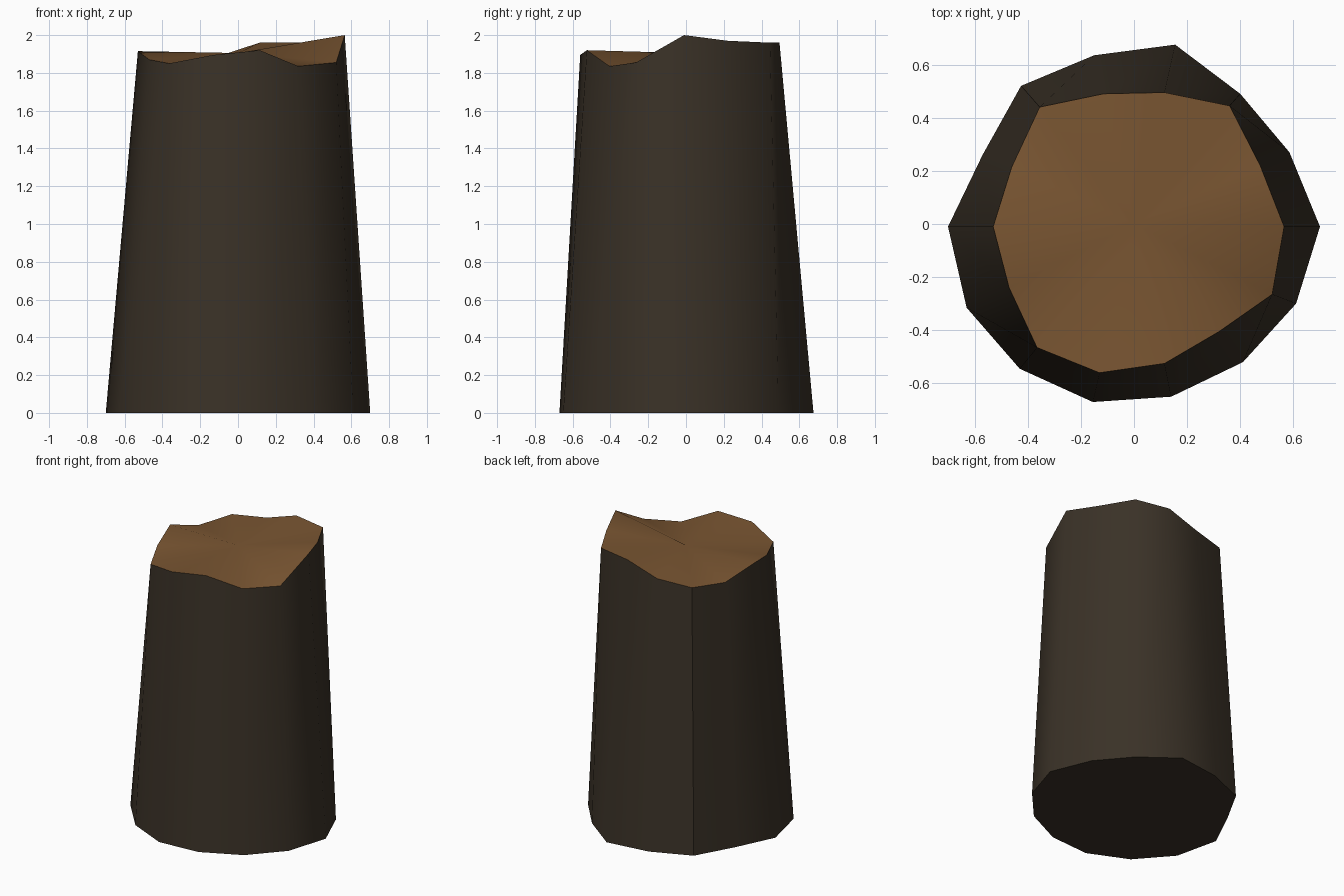
import bpy, bmesh, math

if "Cube" in bpy.data.objects:
    bpy.data.objects.remove(bpy.data.objects["Cube"])


def material(name, rgb):
    m = bpy.data.materials.new(name)
    m.diffuse_color = (*rgb, 1.0)
    m.use_nodes = True
    m.node_tree.nodes["Principled BSDF"].inputs["Base Color"].default_value = m.diffuse_color
    return m


# Ground outline (x, y) and broken upper rim (x, y, z), counter-clockwise
BASE = [(0.70, -0.01), (0.585, 0.27), (0.40, 0.49), (0.155, 0.675), (-0.15, 0.635),
        (-0.425, 0.52), (-0.57, 0.26), (-0.70, -0.01), (-0.63, -0.315), (-0.43, -0.545),
        (-0.155, -0.67), (0.14, -0.65), (0.41, -0.52), (0.61, -0.30)]
RIM = [(0.565, -0.01, 2.0), (0.475, 0.22, 1.97), (0.36, 0.445, 1.96), (0.115, 0.495, 1.96),
       (-0.115, 0.49, 1.885), (-0.355, 0.44, 1.865), (-0.46, 0.215, 1.845),
       (-0.53, -0.01, 1.915), (-0.47, -0.24, 1.87), (-0.365, -0.465, 1.85),
       (-0.13, -0.56, 1.895), (0.115, -0.525, 1.92), (0.32, -0.405, 1.835),
       (0.52, -0.265, 1.855)]

bm = bmesh.new()
low = [bm.verts.new((x, y, 0)) for x, y in BASE]
high = [bm.verts.new(p) for p in RIM]
centre = bm.verts.new((0, 0, 1.905))
n = len(low)

# Underside
bm.faces.new(low[::-1])
for i in range(n):
    j = (i + 1) % n
    # Bark wall
    bm.faces.new((low[i], low[j], high[j], high[i]))
    # Exposed wood, fanned from the heart
    bm.faces.new((high[i], high[j], centre)).material_index = 1

mesh = bpy.data.meshes.new("tree_stump")
bm.to_mesh(mesh)
bm.free()
mesh.materials.append(material("dark bark", (0.042, 0.031, 0.020)))
mesh.materials.append(material("cut wood", (0.195, 0.093, 0.032)))

stump = bpy.data.objects.new("tree_stump", mesh)
bpy.context.collection.objects.link(stump)
bpy.context.view_layer.objects.active = stump
stump.select_set(True)
bpy.ops.object.shade_smooth_by_angle(angle=math.radians(40))
